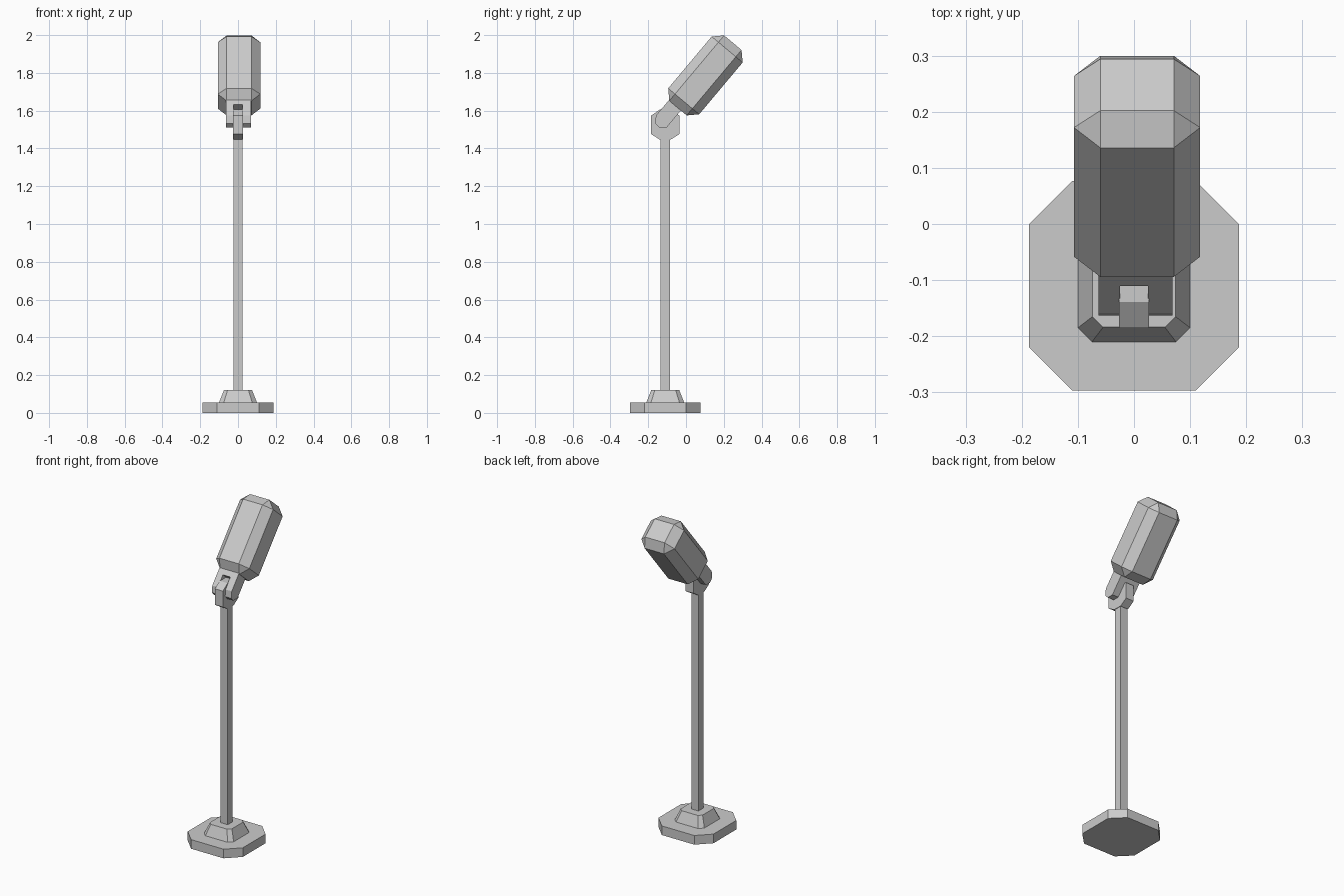
import bpy, bmesh
from math import radians
from mathutils import Matrix

if "Cube" in bpy.data.objects:
    bpy.data.objects.remove(bpy.data.objects["Cube"])

CY = -0.11                        # stand axis in y
TILT = Matrix.Translation((0, CY, 1.533)) @ Matrix.Rotation(radians(-40), 4, 'X')


def finish(name, bm, matrix=None):
    bmesh.ops.recalc_face_normals(bm, faces=bm.faces)
    me = bpy.data.meshes.new(name)
    bm.to_mesh(me)
    bm.free()
    ob = bpy.data.objects.new(name, me)
    bpy.context.collection.objects.link(ob)
    if matrix:
        ob.matrix_world = matrix
    return ob


def octagon(half, flat):
    return [(flat, -half), (half, -flat), (half, flat), (flat, half),
            (-flat, half), (-half, flat), (-half, -flat), (-flat, -half)]


def loft(name, rings, matrix=None):
    """Closed solid through equal-length rings of 3D points."""
    bm = bmesh.new()
    loops = [[bm.verts.new(p) for p in r] for r in rings]
    n = len(loops[0])
    for a, b in zip(loops, loops[1:]):
        for i in range(n):
            j = (i + 1) % n
            bm.faces.new((a[i], a[j], b[j], b[i]))
    bm.faces.new(loops[0][::-1])
    bm.faces.new(loops[-1])
    return finish(name, bm, matrix)


def slab(name, profile, x0, x1, matrix=None):
    """Side profile extruded across x."""
    return loft(name, [[(x, a, b) for a, b in profile] for x in (x0, x1)], matrix)


def box(name, x, y, z, matrix=None, bevel=0):
    bm = bmesh.new()
    bmesh.ops.create_cube(bm, size=1)
    for v in bm.verts:
        for i, (lo, hi) in enumerate((x, y, z)):
            v.co[i] = lo if v.co[i] < 0 else hi
    if bevel:
        bmesh.ops.bevel(bm, geom=bm.edges[:], offset=bevel, segments=1,
                        affect='EDGES', profile=0.5)
    return finish(name, bm, matrix)


def stand_ring(half, flat, z):
    return [(x, y + CY, z) for x, y in octagon(half, flat)]


# Stand: foot plate, tapered collar, square pole
loft("base_plate", [stand_ring(0.187, 0.11, z) for z in (0, 0.056)])
loft("base_collar", [stand_ring(0.1, 0.075, 0.056), stand_ring(0.074, 0.055, 0.121)])
box("pole", (-0.024, 0.024), (CY - 0.024, CY + 0.024), (0.11, 1.46))

# Knuckle on top of the pole
half_knuckle = [(0.029, 1.447), (0.075, 1.476), (0.075, 1.574), (0.029, 1.605)]
knuckle = [(CY + y, z) for y, z in half_knuckle]
knuckle += [(CY - y, z) for y, z in reversed(half_knuckle)]
slab("knuckle", knuckle, -0.027, 0.027)

# Forked bracket: two prongs and a bridge under the head
prong = [(-0.064, 0.115), (-0.064, 0.0), (-0.04, -0.035),
         (-0.01, -0.038), (0.02, -0.012), (0.02, 0.115)]
slab("fork_prong_left", prong, -0.063, -0.025, TILT)
slab("fork_prong_right", prong, 0.025, 0.069, TILT)
box("fork_bridge", (-0.025, 0.025), (-0.064, 0.02), (0.075, 0.115), TILT)

# Head: chamfered block
box("head", (-0.107, 0.118), (-0.107, 0.107), (0.105, 0.557), TILT, bevel=0.047)
